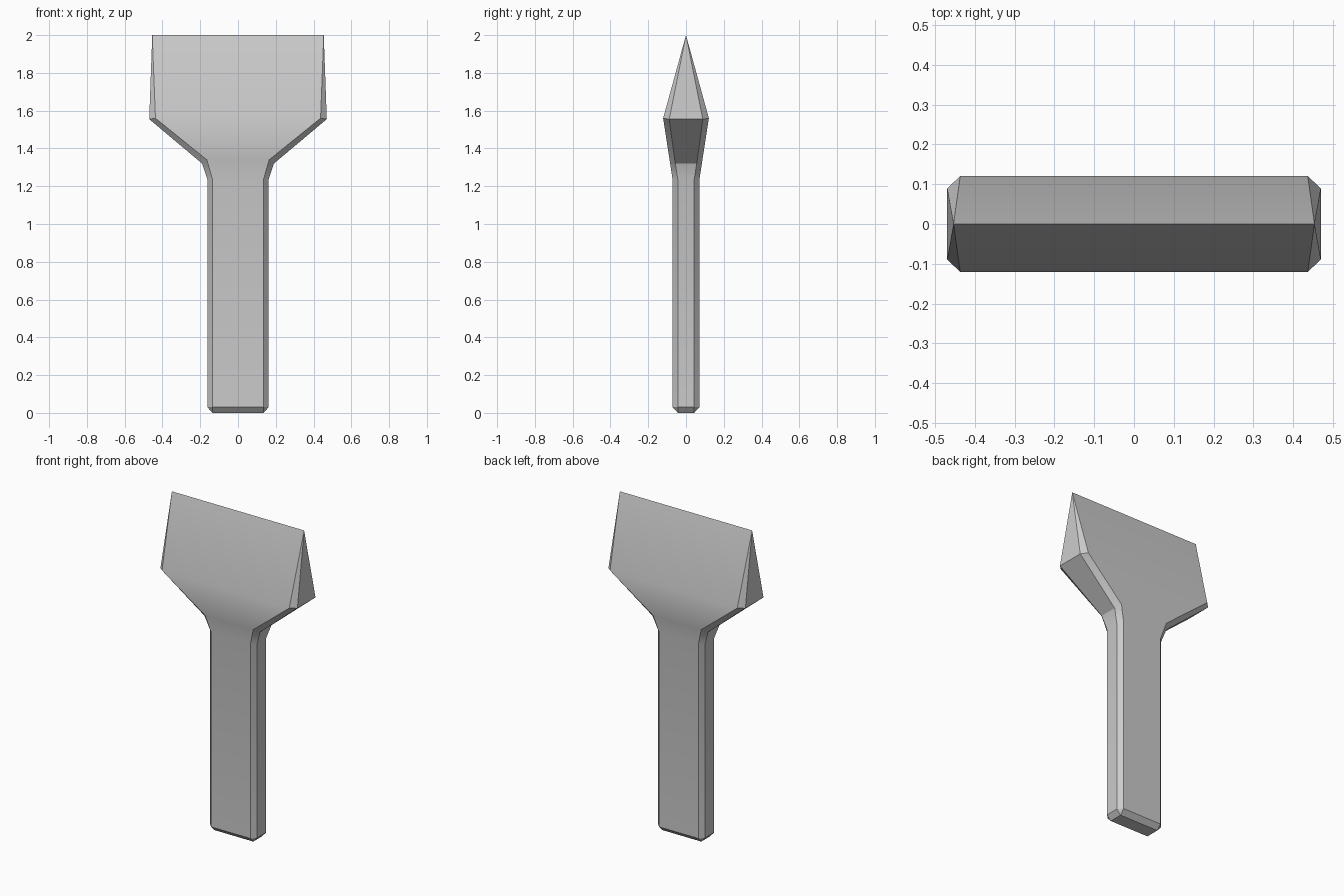
import bpy, bmesh

if "Cube" in bpy.data.objects:
    bpy.data.objects.remove(bpy.data.objects["Cube"])

# Chamfered sections: side z, face z, half width, face half width, half depth, side half depth
SECTIONS = [
    (0.00, 0.00, 0.135, 0.135, 0.043, 0.043),   # butt end
    (0.03, 0.03, 0.162, 0.135, 0.071, 0.043),   # handle bottom
    (1.235, 1.235, 0.162, 0.135, 0.071, 0.043), # handle top
    (1.32, 1.34, 0.190, 0.165, 0.087, 0.057),   # neck
    (1.555, 1.56, 0.470, 0.437, 0.121, 0.089),  # shoulder
    (2.00, 2.00, 0.454, 0.454, 0.0, 0.0),       # cutting edge
]


def ring(bm, zs, zf, hx, fx, hy, fy):
    pts = [(hx, -fy, zs), (hx, fy, zs), (fx, hy, zf), (-fx, hy, zf),
           (-hx, fy, zs), (-hx, -fy, zs), (-fx, -hy, zf), (fx, -hy, zf)]
    return [bm.verts.new(p) for p in pts]


# Flat chisel: loft the sections, then weld the collapsed corners
bm = bmesh.new()
rings = [ring(bm, *s) for s in SECTIONS]
for a, b in zip(rings, rings[1:]):
    for i in range(8):
        j = (i + 1) % 8
        bm.faces.new((a[i], a[j], b[j], b[i]))
bm.faces.new(rings[0][::-1])
bmesh.ops.remove_doubles(bm, verts=bm.verts, dist=0.0005)
bmesh.ops.recalc_face_normals(bm, faces=bm.faces)
mesh = bpy.data.meshes.new("flat_chisel")
bm.to_mesh(mesh)
bm.free()
chisel = bpy.data.objects.new("flat_chisel", mesh)
bpy.context.collection.objects.link(chisel)

# Soft bends, crisp chamfers
bpy.context.view_layer.objects.active = chisel
chisel.select_set(True)
bpy.ops.object.shade_smooth_by_angle(angle=0.52)
